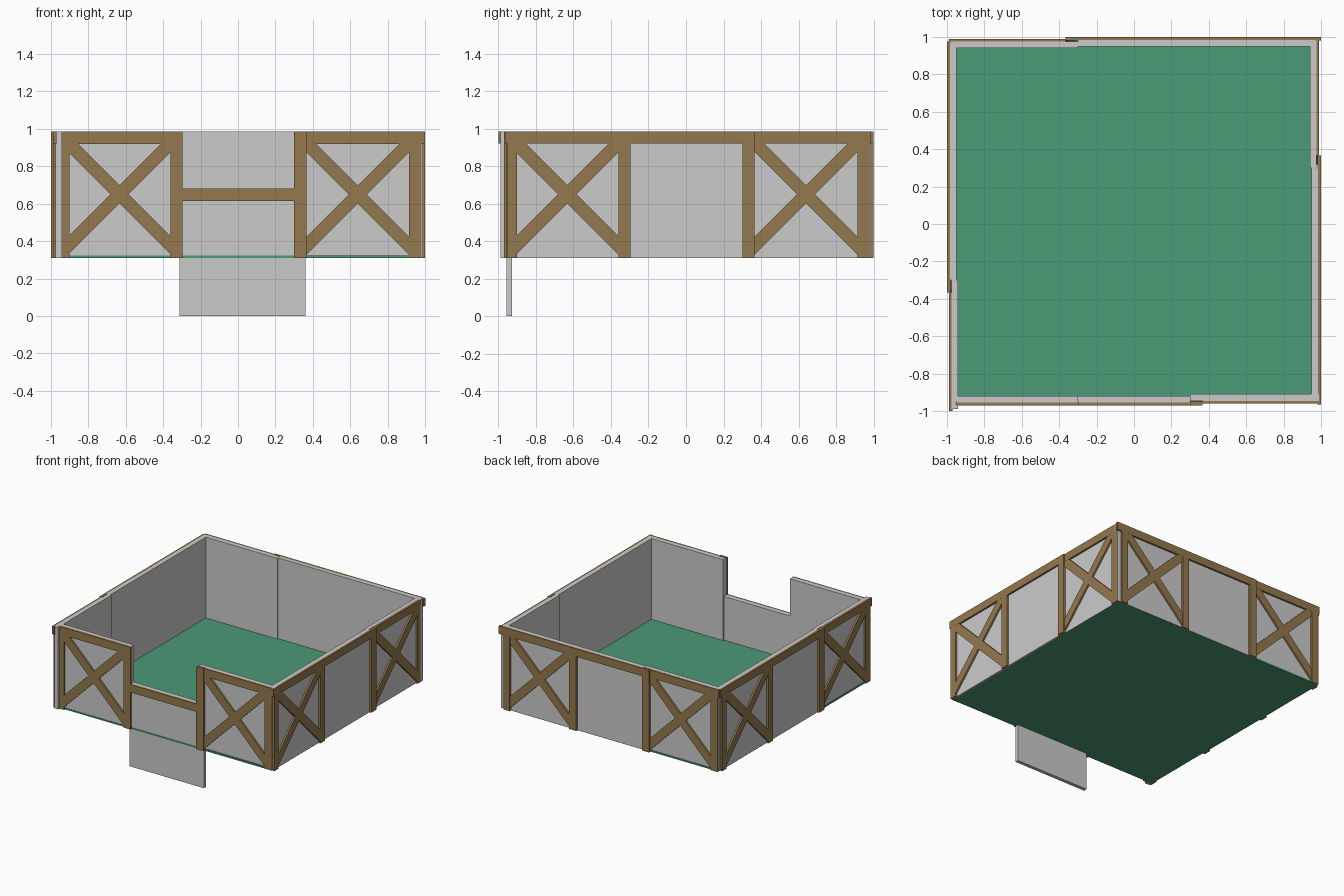
import bpy, bmesh, math
from mathutils import Matrix, Vector

if "Cube" in bpy.data.objects:
    bpy.data.objects.remove(bpy.data.objects["Cube"])

Z0, Z1, ZB = 0.31, 0.985, 0.92      # wall bottom, wall top, underside of the top beam


def material(name, color):
    m = bpy.data.materials.new(name)
    m.diffuse_color = color
    m.use_nodes = True
    m.node_tree.nodes["Principled BSDF"].inputs["Base Color"].default_value = m.diffuse_color
    return m


wood = material("wood", (0.30, 0.19, 0.075, 1))
green = material("green", (0.07, 0.32, 0.18, 1))


def box(bm, u, d, z, roll=0.0):
    """Box in wall space: u runs along the wall, d points outward (-y)."""
    centre = Vector(((u[0] + u[1]) / 2, -(d[0] + d[1]) / 2, (z[0] + z[1]) / 2))
    size = (u[1] - u[0], d[1] - d[0], z[1] - z[0])
    m = Matrix.Translation(centre) @ Matrix.Rotation(roll, 4, 'Y') @ Matrix.Diagonal((*size, 1))
    bmesh.ops.create_cube(bm, size=1, matrix=m)


def finish(bm, name, mat=None, turn=0.0):
    bmesh.ops.rotate(bm, verts=bm.verts, cent=(0, 0, 0), matrix=Matrix.Rotation(turn, 3, 'Z'))
    me = bpy.data.meshes.new(name)
    bm.to_mesh(me)
    bm.free()
    ob = bpy.data.objects.new(name, me)
    bpy.context.collection.objects.link(ob)
    if mat:
        me.materials.append(mat)


def cross(bm, u, d):
    """Two diagonal braces, ends buried in the posts."""
    for roll in (math.pi / 4, -math.pi / 4):
        box(bm, (u - 0.42, u + 0.42), d, (0.65 - 0.034, 0.65 + 0.034), roll)


def wall(name, turn, shift, u0, u1, gate=False):
    # the second section sits slightly further in than the first
    a_panel, a_wood = (0.95 + shift, 0.985 + shift), (0.98 + shift, 1.0 + shift)
    b_panel, b_wood = [v - 0.01 for v in a_panel], [v - 0.01 for v in a_wood]

    # grey panels
    bm = bmesh.new()
    box(bm, (u0 + 0.01, -0.30), a_panel, (Z0 + 0.001, Z1))
    box(bm, (-0.30, 0.30), a_panel, (Z0 + 0.001, 0.68 if gate else Z1))
    box(bm, (0.30, u1 - 0.01), b_panel, (Z0 + 0.001, Z1))
    finish(bm, name + "_panels", None, turn)

    # posts, beams and braces
    bm = bmesh.new()
    for u in ((-0.955, -0.90), (-0.36, -0.297), (0.30, 0.365)):
        box(bm, u, a_wood, (Z0, ZB))
    box(bm, (0.915, 0.98), b_wood, (Z0, ZB))
    cross(bm, -0.633, [v - 0.001 for v in a_wood])
    cross(bm, 0.64, [v - 0.001 for v in b_wood])
    if gate:
        box(bm, (u0, -0.297), a_wood, (ZB, Z1))
        box(bm, (0.30, 0.365), a_wood, (ZB, Z1))
        box(bm, (-0.297, 0.30), a_wood, (0.615, 0.68))
    else:
        box(bm, (u0, 0.365), a_wood, (ZB, Z1))
    box(bm, (0.365, u1), b_wood, (ZB, Z1))
    finish(bm, name + "_timber", wood, turn)


# four walls arranged like a pinwheel
wall("front_wall", 0, -0.03, -0.955, 1.0, gate=True)
wall("right_wall", math.pi / 2, 0, -0.965, 0.99)
wall("back_wall", math.pi, 0, -1.0, 0.99)
wall("left_wall", -math.pi / 2, 0, -0.975, 1.0)

# floor
bm = bmesh.new()
box(bm, (-0.98, 0.97), (-0.98, 0.958), (Z0, Z0 + 0.012))
finish(bm, "floor", green)

# plate hanging below the front opening
bm = bmesh.new()
box(bm, (-0.313, 0.36), (0.928, 0.957), (0, Z0))
finish(bm, "lower_front_plate")
